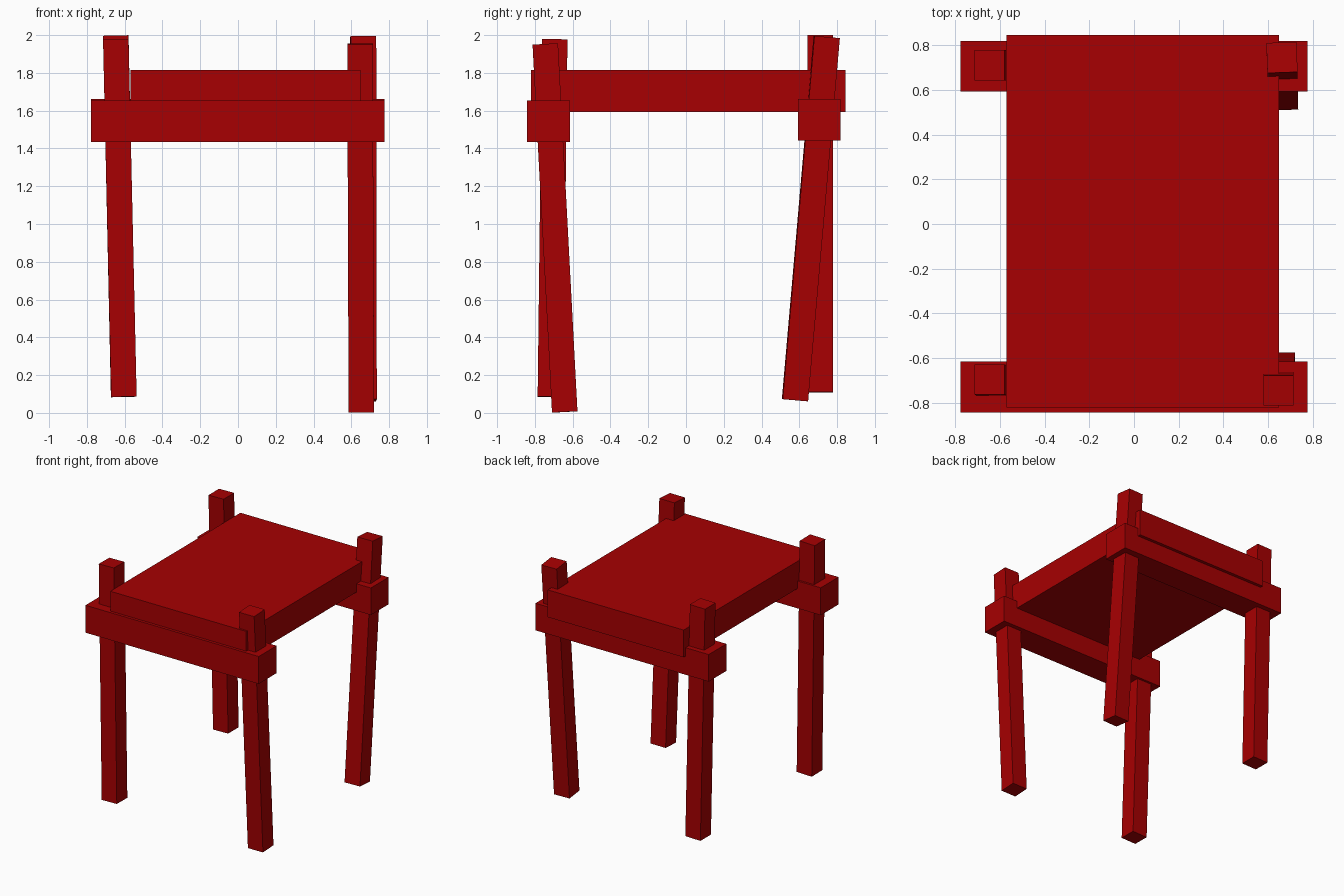
import bpy
import math
from mathutils import Vector, Matrix

if "Cube" in bpy.data.objects:
    bpy.data.objects.remove(bpy.data.objects["Cube"], do_unlink=True)

# Single painted-wood colour
red = bpy.data.materials.new("deep_red")
red.use_nodes = True
colour = (0.385, 0.0, 0.0005, 1.0)
red.diffuse_color = colour
red.node_tree.nodes["Principled BSDF"].inputs["Base Color"].default_value = colour


def block(name, size, matrix):
    """Flat-faced box with its size baked into the mesh."""
    bpy.ops.mesh.primitive_cube_add(size=1)
    obj = bpy.context.object
    obj.name = name
    obj.data.transform(Matrix.Diagonal((*size, 1)))
    obj.matrix_world = matrix
    obj.data.materials.append(red)


def box(name, low, high):
    """Upright box between two corners."""
    low, high = Vector(low), Vector(high)
    block(name, high - low, Matrix.Translation((low + high) / 2))


def leg(name, bottom, top, twist=0):
    """Square post leaning from its bottom centre to its top centre."""
    bottom, top = Vector(bottom), Vector(top)
    axis = top - bottom
    turn = Vector((0, 0, 1)).rotation_difference(axis).to_matrix().to_4x4()
    spin = Matrix.Rotation(math.radians(twist), 4, "Z")
    block(name, (0.135, 0.135, axis.length),
          Matrix.Translation((bottom + top) / 2) @ turn @ spin)


# Seat slab and the two cross beams under it
box("seat", (-0.57, -0.82, 1.594), (0.648, 0.845, 1.815))
box("front_beam", (-0.777, -0.843, 1.433), (0.776, -0.615, 1.655))
box("back_beam", (-0.777, 0.592, 1.443), (0.776, 0.819, 1.662))

# Four uneven, leaning legs
leg("front_left_leg", (0.653, -0.642, 0.005), (0.646, -0.745, 1.953))
leg("front_right_leg", (-0.604, -0.718, 0.085), (-0.647, -0.695, 1.977))
leg("back_left_leg", (0.665, 0.577, 0.067), (0.662, 0.745, 1.99), 2)
leg("back_right_leg", (-0.606, 0.71, 0.11), (-0.647, 0.71, 1.998))
